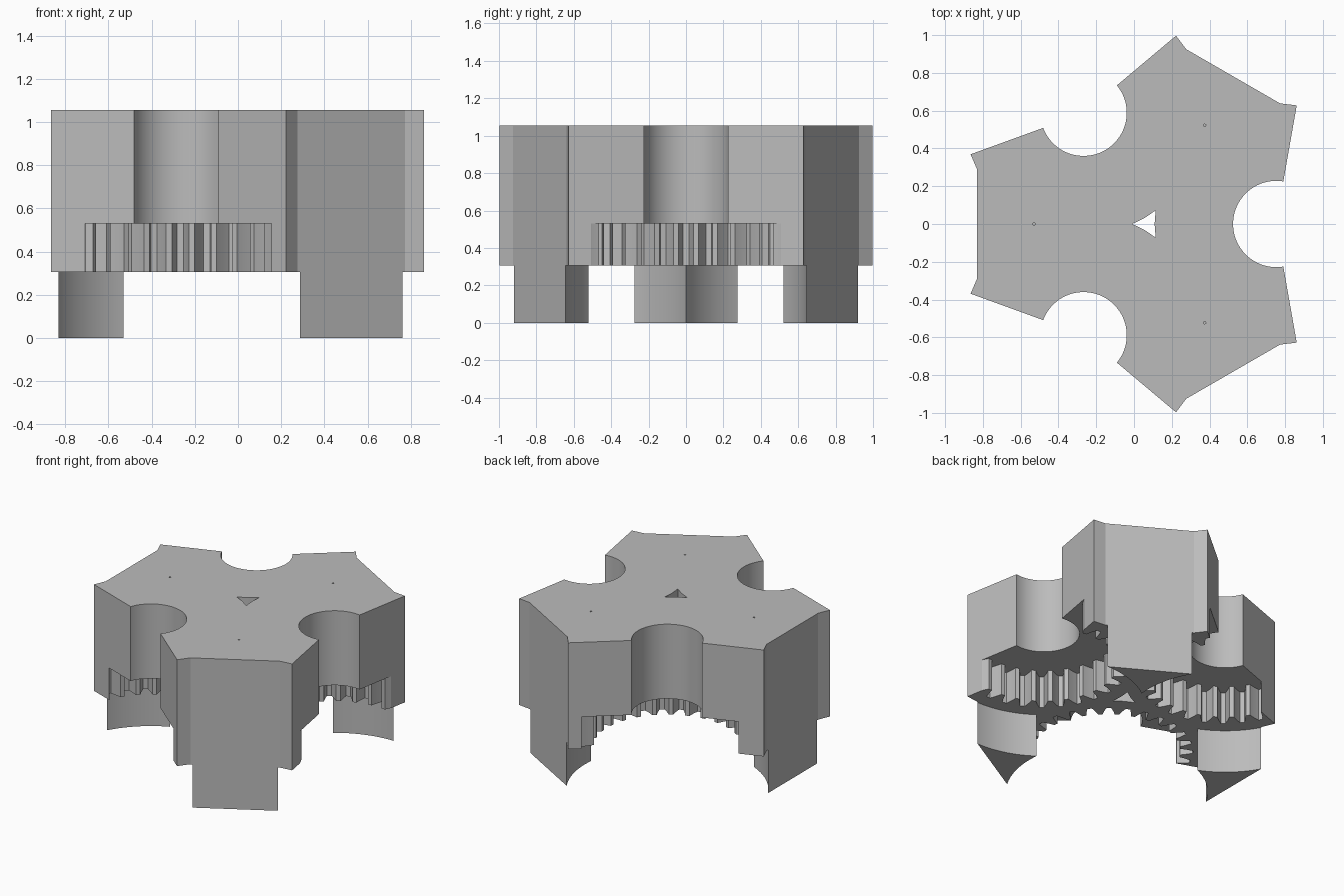
import bpy, bmesh
from math import cos, sin, pi, radians

if "Cube" in bpy.data.objects:
    bpy.data.objects.remove(bpy.data.objects["Cube"])

CX = 0.073                    # axis of the threefold symmetry
TOP, CEILING, LEDGE = 1.055, 0.53, 0.305
POCKET = 0.68                 # distance from the axis to each gear pocket
ARMS = [radians(a) for a in (60, 180, 300)]
POCKETS = [radians(a) for a in (0, 120, 240)]

grey = bpy.data.materials.new("plain grey")
grey.use_nodes = True
colour = (0.5, 0.5, 0.5, 1)
grey.diffuse_color = colour
grey.node_tree.nodes["Principled BSDF"].inputs["Base Color"].default_value = colour


def prism(name, points, z0, z1):
    """Extrude a closed outline from z0 to z1."""
    bm = bmesh.new()
    face = bm.faces.new([bm.verts.new((x, y, z0)) for x, y in points])
    top = bmesh.ops.extrude_face_region(bm, geom=[face])["geom"]
    bmesh.ops.translate(bm, vec=(0, 0, z1 - z0),
                        verts=[v for v in top if isinstance(v, bmesh.types.BMVert)])
    bmesh.ops.recalc_face_normals(bm, faces=bm.faces)
    mesh = bpy.data.meshes.new(name)
    bm.to_mesh(mesh)
    bm.free()
    mesh.materials.append(grey)
    obj = bpy.data.objects.new(name, mesh)
    bpy.context.collection.objects.link(obj)
    return obj


def turned(u, v, a):
    """Point u along direction a and v across it, from the main axis."""
    return CX + u * cos(a) - v * sin(a), u * sin(a) + v * cos(a)


def circle(cx, cy, r, n, start=0.0):
    return [(cx + r * cos(start + 2 * pi * i / n),
             cy + r * sin(start + 2 * pi * i / n)) for i in range(n)]


def gear(cx, cy, teeth):
    """Gear outline with a tooth pointing to +x."""
    flank = [(-0.37, 0.47), (-0.25, 0.512), (-0.12, 0.55),
             (0.12, 0.55), (0.25, 0.512), (0.37, 0.47)]
    pitch = 2 * pi / teeth
    return [(cx + r * cos((i + f) * pitch), cy + r * sin((i + f) * pitch))
            for i in range(teeth) for f, r in flank]


# Three-armed body with flared arm ends
half_arm = [(0.553, -0.509), (0.938, -0.369), (0.903, -0.287)]
arm = half_arm + [(u, -v) for u, v in reversed(half_arm)]
body = prism("three_armed_housing", [turned(u, v, a) for a in ARMS for u, v in arm], 0, TOP)

cutters = []
for a in POCKETS:
    x, y = turned(POCKET, 0, a)
    # Round notch above, toothed pocket in the middle, wide clearance that leaves the legs below
    cutters.append(prism("notch_cutter", circle(x, y, 0.2285, 96), 0.4, 1.2))
    cutters.append(prism("gear_cutter", gear(x, y, 28), 0.2, CEILING))
    cutters.append(prism("clearance_cutter", circle(x, y, 0.645, 180), -0.1, LEDGE))

# Central three-pointed hole with hollow sides
hole = []
for a in ARMS:
    hole += [turned(0.083, 0, a), turned(0.036, 0, a + pi / 3)]
cutters.append(prism("centre_hole_cutter", hole, -0.2, 1.3))

# Tiny pin holes above the leg tips
for a in ARMS:
    x, y = turned(0.603, 0, a)
    cutters.append(prism("pin_hole_cutter", circle(x, y, 0.008, 4, a + pi / 4), 0.6, 1.25))

# Carve the housing
bpy.ops.object.select_all(action="DESELECT")
bpy.context.view_layer.objects.active = body
body.select_set(True)
for cutter in cutters:
    cutter.hide_render = True
    cut = body.modifiers.new("cut", "BOOLEAN")
    cut.operation = "DIFFERENCE"
    cut.solver = "EXACT"
    cut.object = cutter
    bpy.ops.object.modifier_apply(modifier=cut.name)
    bpy.data.objects.remove(cutter)

bpy.ops.object.shade_smooth_by_angle(angle=radians(15))
